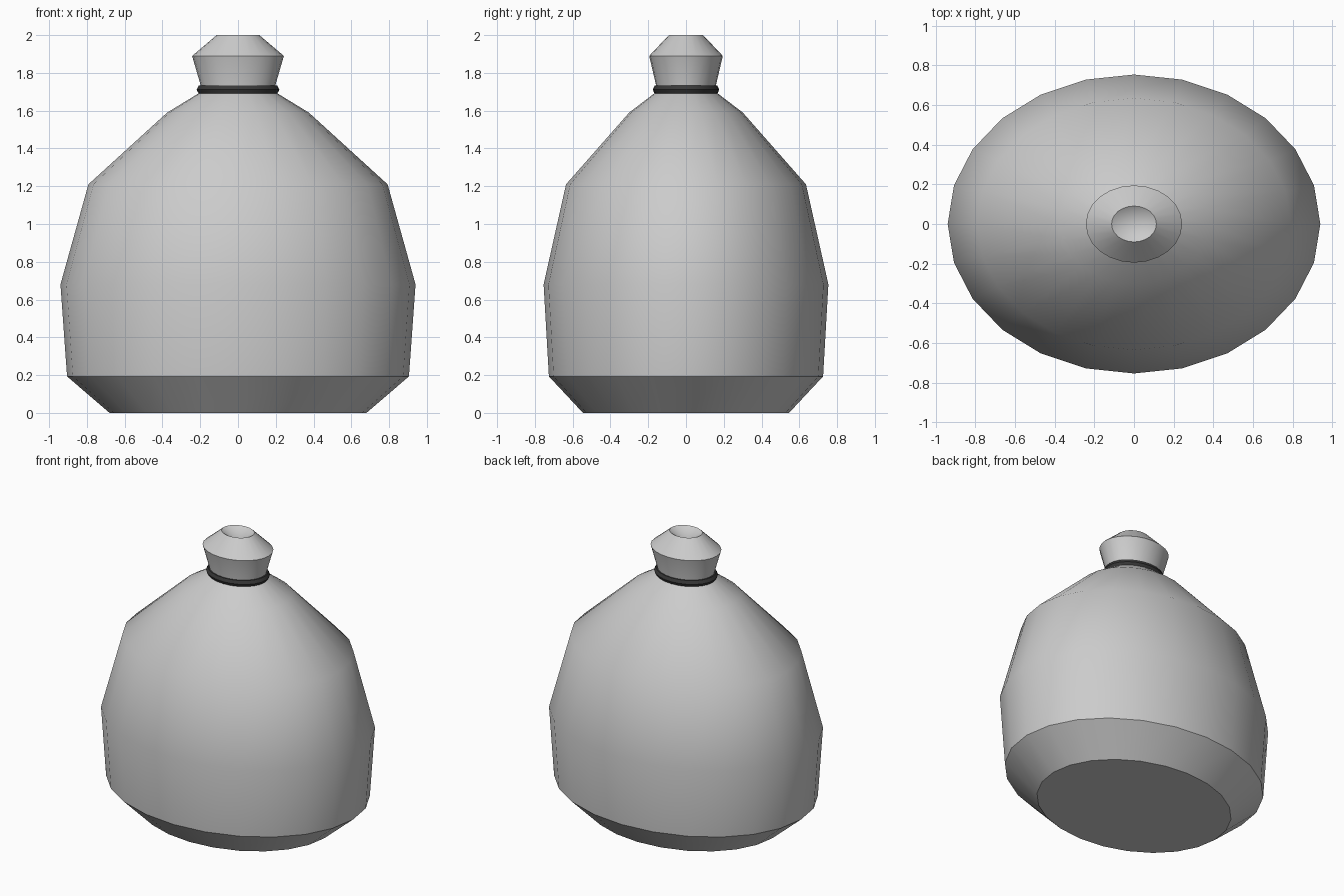
import bpy, bmesh
from math import sin, cos, tau, radians

if "Cube" in bpy.data.objects:
    bpy.data.objects.remove(bpy.data.objects["Cube"])

SIDES = 24
DEPTH = 0.802  # y radius relative to x radius


def lathe(name, profile, closed=False, tip=None):
    """Revolve (radius, z) points into an oval solid; closed makes a ring."""
    bm = bmesh.new()
    rings = [[bm.verts.new((r * cos(tau * i / SIDES), r * DEPTH * sin(tau * i / SIDES), z))
              for i in range(SIDES)] for r, z in profile]
    pairs = list(zip(rings, rings[1:]))
    if closed:
        pairs.append((rings[-1], rings[0]))
    for a, b in pairs:
        for i in range(SIDES):
            j = (i + 1) % SIDES
            bm.faces.new((a[i], a[j], b[j], b[i]))
    if not closed:
        bm.faces.new(rings[0][::-1])
        centre = bm.verts.new((0, 0, tip))
        for i in range(SIDES):
            bm.faces.new((rings[-1][i], rings[-1][(i + 1) % SIDES], centre))
    bmesh.ops.recalc_face_normals(bm, faces=bm.faces)
    mesh = bpy.data.meshes.new(name)
    bm.to_mesh(mesh)
    bm.free()
    obj = bpy.data.objects.new(name, mesh)
    bpy.context.collection.objects.link(obj)
    bpy.ops.object.select_all(action='DESELECT')
    bpy.context.view_layer.objects.active = obj
    obj.select_set(True)
    bpy.ops.object.shade_smooth_by_angle(angle=radians(36))
    return obj


# Sack body with pinched neck, flared mouth and a shallow dimple on top
lathe("sack", [(0.68, 0), (0.905, 0.193), (0.94, 0.68), (0.792, 1.21),
               (0.375, 1.59), (0.195, 1.70), (0.195, 1.725),
               (0.243, 1.89), (0.113, 2.0)], tip=1.94)

# Dark cord tied round the neck
cord = lathe("neck_cord", [(0.195 + 0.024 * cos(tau * k / 6), 1.711 + 0.026 * sin(tau * k / 6))
                           for k in range(6)], closed=True)
dark = bpy.data.materials.new("dark_cord")
dark.diffuse_color = (0.04, 0.04, 0.04, 1)
dark.use_nodes = True
dark.node_tree.nodes["Principled BSDF"].inputs["Base Color"].default_value = dark.diffuse_color
cord.data.materials.append(dark)
